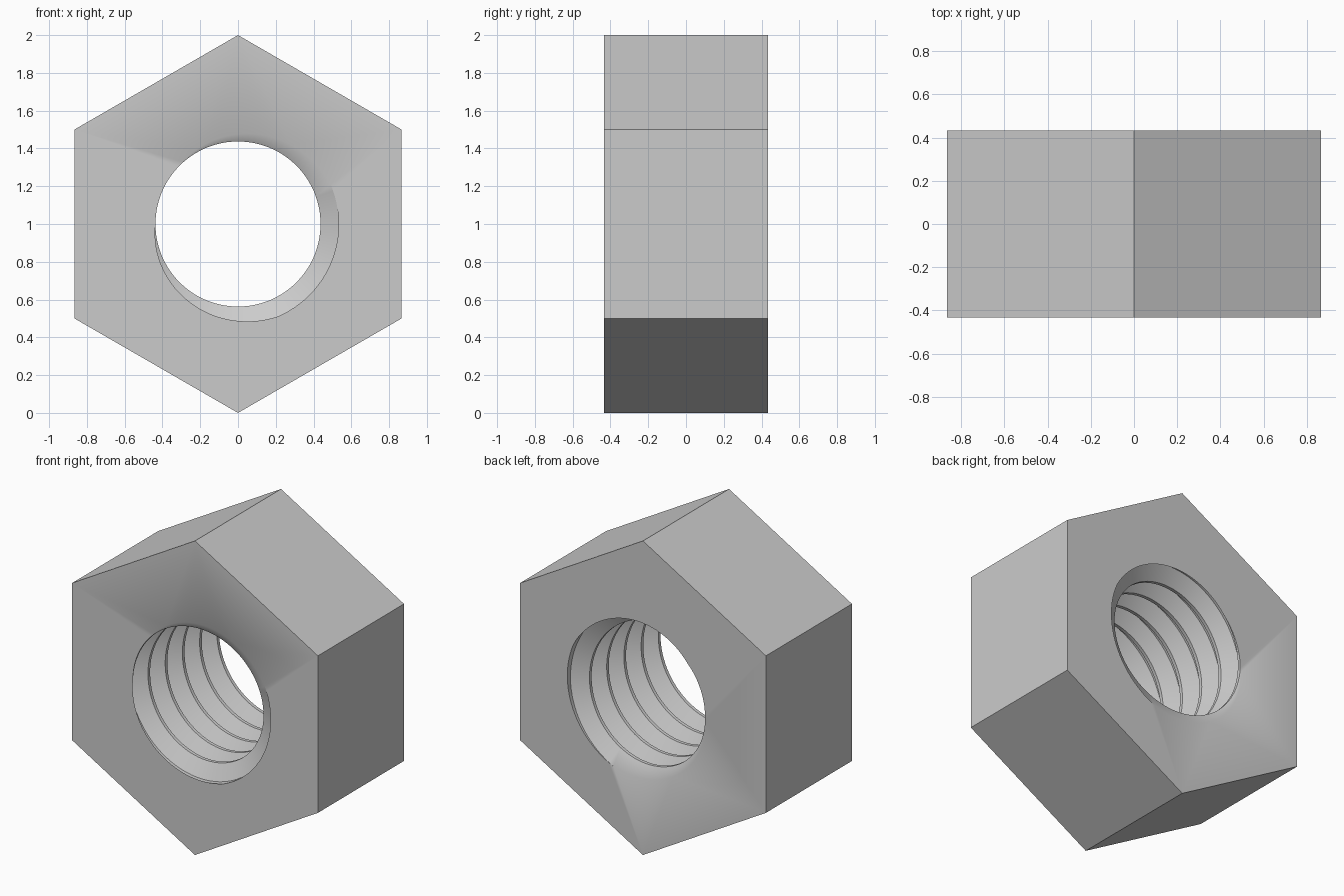
import bpy, bmesh, math
from mathutils import Vector

if "Cube" in bpy.data.objects:
    bpy.data.objects.remove(bpy.data.objects["Cube"])

HALF = 0.433                 # half thickness of the nut
PITCH = 2 * HALF / 5         # five full turns of thread
R_MINOR, R_MAJOR = 0.437, 0.533
SEG = 96                     # steps per turn
START = math.radians(158)    # where the crest meets the front face
CENTRE_Z = 1.0

bm = bmesh.new()

# Threaded bore: sweep one pitch of the tooth profile along a right-hand helix
profile = [(-1/16, R_MINOR), (1/16, R_MINOR), (3/8, R_MAJOR), (5/8, R_MAJOR), (15/16, R_MINOR)]
previous = None
for i in range(SEG * 7 + 1):
    a = START - 2 * math.pi * i / SEG
    y0 = -HALF - PITCH + PITCH * i / SEG
    row = [bm.verts.new((r * math.cos(a), y0 + f * PITCH, CENTRE_Z + r * math.sin(a)))
           for f, r in profile]
    if previous:
        for j in range(len(profile) - 1):
            bm.faces.new((previous[j], previous[j + 1], row[j + 1], row[j]))
    previous = row
bmesh.ops.remove_doubles(bm, verts=bm.verts, dist=1e-5)

# Trim the thread flush with both end faces
for s in (-1, 1):
    bmesh.ops.bisect_plane(bm, geom=bm.verts[:] + bm.edges[:] + bm.faces[:], dist=1e-6,
                           plane_co=(0, s * HALF, 0), plane_no=(0, s, 0), clear_outer=True)
bmesh.ops.remove_doubles(bm, verts=bm.verts, dist=1e-5)
rims = {s: [e for e in bm.edges if e.is_boundary
            and all(abs(v.co.y - s * HALF) < 1e-4 for v in e.verts)] for s in (-1, 1)}

# Hexagonal sides
rings = {}
for s in (-1, 1):
    rings[s] = [bm.verts.new((math.sin(k * math.pi / 3), s * HALF,
                              CENTRE_Z + math.cos(k * math.pi / 3))) for k in range(6)]
for k in range(6):
    n = (k + 1) % 6
    bm.faces.new((rings[-1][k], rings[-1][n], rings[1][n], rings[1][k]))

# End faces between the hexagon and the bore
for s in (-1, 1):
    outer = [bm.edges.get((rings[s][k], rings[s][(k + 1) % 6])) for k in range(6)]
    bmesh.ops.triangle_fill(bm, use_beauty=True, edges=outer + rims[s],
                            normal=Vector((0, s, 0)))
bmesh.ops.recalc_face_normals(bm, faces=bm.faces)

mesh = bpy.data.meshes.new("hex_nut")
bm.to_mesh(mesh)
bm.free()
nut = bpy.data.objects.new("hex_nut", mesh)
bpy.context.collection.objects.link(nut)

steel = bpy.data.materials.new("light_grey_metal")
steel.diffuse_color = (0.6, 0.6, 0.6, 1)
steel.use_nodes = True
steel.node_tree.nodes["Principled BSDF"].inputs["Base Color"].default_value = steel.diffuse_color
mesh.materials.append(steel)

bpy.context.view_layer.objects.active = nut
nut.select_set(True)
bpy.ops.object.shade_smooth_by_angle(angle=math.radians(30))
